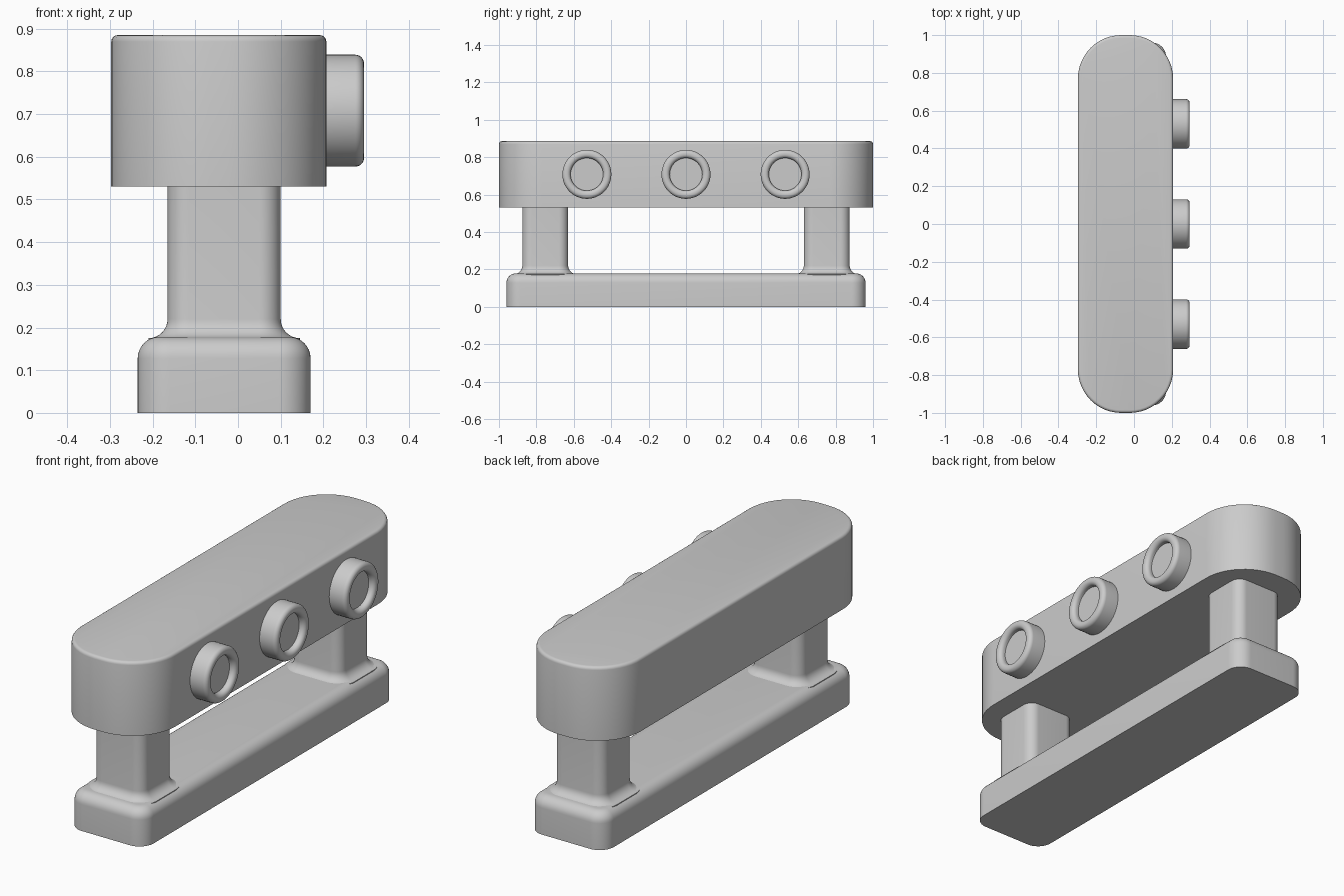
import bpy, bmesh
from math import sin, cos, pi, radians

cube = bpy.data.objects.get("Cube")
if cube:
    bpy.data.objects.remove(cube, do_unlink=True)

grey = bpy.data.materials.new("plain_grey")
grey.use_nodes = True
grey.diffuse_color = (0.6, 0.6, 0.6, 1)
grey.node_tree.nodes["Principled BSDF"].inputs["Base Color"].default_value = (0.6, 0.6, 0.6, 1)


def arc(ci, cz, r, start, end, steps=8):
    """Points of an arc in (inset, height) space, angles in degrees."""
    angles = [radians(start + (end - start) * k / steps) for k in range(steps + 1)]
    return [(ci + r * cos(a), cz + r * sin(a)) for a in angles]


def rounded_outline(hx, hy, r, steps=12):
    """Counter-clockwise rounded rectangle around the origin."""
    points = []
    for q, (sx, sy) in enumerate([(1, 1), (-1, 1), (-1, -1), (1, -1)]):
        for k in range(steps + 1):
            a = (q + k / steps) * pi / 2
            points.append((sx * (hx - r) + r * cos(a), sy * (hy - r) + r * sin(a)))
    return points


def finish(name, bm):
    bmesh.ops.recalc_face_normals(bm, faces=bm.faces)
    mesh = bpy.data.meshes.new(name)
    bm.to_mesh(mesh)
    bm.free()
    mesh.materials.append(grey)
    obj = bpy.data.objects.new(name, mesh)
    bpy.context.collection.objects.link(obj)
    bpy.ops.object.select_all(action="DESELECT")
    obj.select_set(True)
    bpy.context.view_layer.objects.active = obj
    bpy.ops.object.shade_smooth_by_angle(angle=radians(35))
    return obj


def skin(name, rings):
    """Bridge successive rings of points and cap both ends."""
    bm = bmesh.new()
    loops = [[bm.verts.new(p) for p in ring] for ring in rings]
    n = len(loops[0])
    for a, b in zip(loops, loops[1:]):
        for i in range(n):
            j = (i + 1) % n
            bm.faces.new((a[i], a[j], b[j], b[i]))
    bm.faces.new(loops[0][::-1])
    bm.faces.new(loops[-1])
    return finish(name, bm)


def rounded_block(name, cx, cy, hx, hy, r, profile):
    """Rounded rectangle swept through (inset, height) steps."""
    rings = [[(cx + x, cy + y, z) for x, y in rounded_outline(hx - i, hy - i, r - i)]
             for i, z in profile]
    return skin(name, rings)


# Base slab with softly rounded top edge
rounded_block("base", -0.0325, 0, 0.2025, 0.96, 0.075,
              [(0, 0)] + arc(0.05, 0.128, 0.05, 180, 90))

# Two posts flaring out onto the base
for name, side in (("front_post", -1), ("back_post", 1)):
    flare = arc(-0.045, 0.22, 0.045, -90, 0)
    rounded_block(name, -0.0325, side * 0.7525, 0.1325, 0.1225, 0.05,
                  [(-0.045, 0.15)] + flare + [(0, 0.54)])

# Long upper body with a fine rounded top edge
rounded_block("upper_body", -0.045, 0, 0.252, 1.0, 0.23,
              [(0, 0.53)] + arc(0.015, 0.87, 0.015, 180, 90, 4))

# Round buttons with a rolled rim and a recessed centre
rim = ([(0.131, 0.2)] + arc(0.111, 0.275, 0.02, 0, 90)
       + arc(0.107, 0.275, 0.02, 90, 180) + [(0.087, 0.265)])
for name, y in (("front_button", -0.53), ("middle_button", 0), ("back_button", 0.53)):
    skin(name, [[(x, y + r * cos(k * pi / 24), 0.708 + r * sin(k * pi / 24))
                 for k in range(48)] for r, x in rim])
